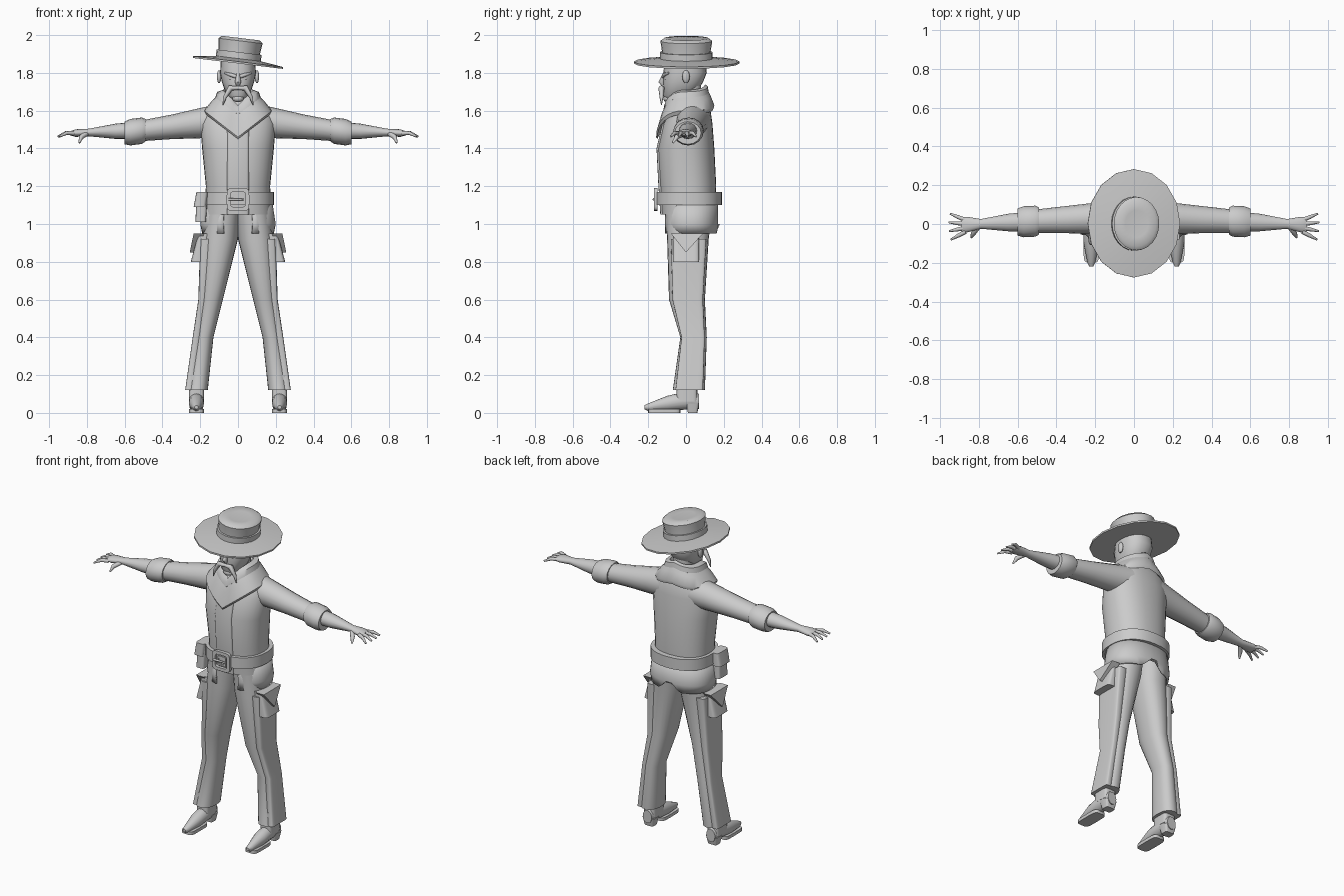
import bpy, bmesh, math
from mathutils import Vector, Matrix

cube = bpy.data.objects.get("Cube")
if cube:
    bpy.data.objects.remove(cube, do_unlink=True)

clay = bpy.data.materials.new("plain_grey")
clay.use_nodes = True
grey = (0.6, 0.6, 0.6, 1)
clay.diffuse_color = grey
clay.node_tree.nodes["Principled BSDF"].inputs["Base Color"].default_value = grey


def ring(centre, u, v, power=2, sides=16, gap=0):
    """Superellipse around centre spanned by u and v; gap opens it at the front."""
    points = []
    for i in range(sides):
        if gap:
            angle = gap - math.pi / 2 + (math.tau - 2 * gap) * i / (sides - 1)
        else:
            angle = math.tau * i / sides
        c, s = math.cos(angle), math.sin(angle)
        c = math.copysign(abs(c) ** (2 / power), c)
        s = math.copysign(abs(s) ** (2 / power), s)
        points.append(Vector(centre) + Vector(u) * c + Vector(v) * s)
    return points


def flat(z, left, right, front, back, power=2.3, sides=24, gap=0):
    """Horizontal section that fills the given bounds."""
    centre = ((left + right) / 2, (front + back) / 2, z)
    return ring(centre, ((right - left) / 2, 0, 0), (0, (back - front) / 2, 0), power, sides, gap)


def skin(name, rows, mirror=False, loop=False, closed=True, crease=50):
    """Bridge rows of points into one surface."""
    bm = bmesh.new()
    verts = [[bm.verts.new(p) for p in row] for row in rows]
    pairs = list(zip(verts, verts[1:]))
    if loop:
        pairs.append((verts[-1], verts[0]))
    count = len(verts[0])
    for a, b in pairs:
        for i in range(count if closed else count - 1):
            j = (i + 1) % count
            bm.faces.new((a[i], a[j], b[j], b[i]))
    if closed and not loop:
        bm.faces.new(verts[0])
        bm.faces.new(verts[-1])
    bmesh.ops.recalc_face_normals(bm, faces=bm.faces)
    for face in bm.faces:
        face.smooth = True
    for edge in bm.edges:
        edge.smooth = edge.calc_face_angle(0) < math.radians(crease)
    mesh = bpy.data.meshes.new(name)
    bm.to_mesh(mesh)
    bm.free()
    mesh.materials.append(clay)
    ob = bpy.data.objects.new(name, mesh)
    bpy.context.scene.collection.objects.link(ob)
    if mirror:
        ob.modifiers.new("mirror", "MIRROR").use_mirror_merge = False
    return ob


def tube(name, path, radii, mirror=False):
    path = [Vector(p) for p in path]
    rows = []
    for i, (point, radius) in enumerate(zip(path, radii)):
        along = (path[min(i + 1, len(path) - 1)] - path[max(i - 1, 0)]).normalized()
        u = along.cross(Vector((0, 1, 0.1))).normalized()
        rows.append(ring(point, u * radius, along.cross(u) * radius, sides=8))
    return skin(name, rows, mirror)


def blob(name, centre, width, depth, height, mirror=False):
    rows = []
    for i in range(1, 8):
        angle = math.pi * i / 8
        k = math.sin(angle)
        middle = Vector(centre) - Vector((0, 0, height * math.cos(angle)))
        rows.append(ring(middle, (width * k, 0, 0), (0, depth * k, 0), sides=12))
    return skin(name, rows, mirror)


def block(name, bottom, top, mirror=False):
    """Rounded box between two horizontal sections."""
    return skin(name, [flat(*bottom, power=5), flat(*top, power=5)], mirror)


# Shirt body with a raised placket: height, half width, front, back
torso = [(1.05, .18, -.13, .15), (1.2, .17, -.14, .16), (1.4, .19, -.15, .15),
         (1.53, .2, -.12, .14), (1.6, .18, -.08, .13), (1.68, .08, -.03, .09)]
skin("shirt_body", [flat(z, -w, w, f, b, sides=32) for z, w, f, b in torso])
skin("shirt_placket", [flat(z, -.06, .06, f - .006, b - .1, power=9) for z, w, f, b in torso[:4]])

# Shirt tail, open in front and vented behind
tail = [flat(z, -w, w, -.12, .17, sides=40, gap=.35) for z, w in [(1.13, .18), (1, .2), (.95, .19)]]
for point in tail[-1]:
    if point.y > 0:
        point.z += max(0, .07 - abs(point.x))
skin("shirt_tail", tail, closed=False).modifiers.new("thickness", "SOLIDIFY").thickness = .01

# Belt
belt = [(1.1, .17), (1.1, .19), (1.17, .19), (1.17, .17)]
skin("belt", [flat(z, -w, w, .03 - w, w, sides=32) for z, w in belt])


# Buckle frames and prong
def frame(name, radius, bar, front):
    loops = [(radius, -.15), (radius, front), (radius - bar, front), (radius - bar, -.15)]
    skin(name, [ring((0, y, 1.13), (r, 0, 0), (0, 0, r), 6, 24) for r, y in loops], loop=True)


frame("buckle", .06, .02, -.17)
frame("buckle_inner", .03, .01, -.165)
tube("buckle_prong", [(-.05, -.17, 1.13), (.03, -.17, 1.13)], [.007, .005])

# Trousers with a flat side panel: height, inner, outer, front, back
legs = [(1.08, -.01, .17, -.11, .14), (.92, 0, .19, -.1, .12), (.6, .08, .2, -.09, .1),
        (.4, .13, .23, -.03, .11), (.12, .16, .27, -.07, .1)]
skin("trouser_leg", [flat(*row) for row in legs], True)
skin("trouser_side_panel", [flat(z, inner + (outer - inner) * .7, outer + .01, f * .8, b * .9, power=6)
                            for z, inner, outer, f, b in legs[1:]], True)

# Boots: distance along the foot, middle height, half width, half height
foot = [(-.22, .03, .01, .01), (-.2, .03, .02, .02), (-.1, .05, .04, .04),
        (.03, .07, .04, .05), (.07, .06, .03, .04)]
ankle = .22
skin("boot_foot", [ring((ankle, y, z), (w, 0, 0), (0, 0, h)) for y, z, w, h in foot], True)
block("boot_shaft", (.06, .18, .26, -.05, .06), (.2, .18, .26, -.05, .06), True)
block("boot_sole", (0, .18, .26, -.2, -.03), (.02, .18, .26, -.2, -.03), True)
block("boot_heel", (0, .19, .25, .01, .06), (.05, .18, .26, 0, .07), True)


# Arms: distance from the middle, half depth, half height
def limb(name, height, slope, table):
    rows = [ring((x, .04 - x * .05, height - x * slope), (0, d, 0), (0, 0, h)) for x, d, h in table]
    skin(name, rows, True)


limb("sleeve", 1.56, .13, [(.1, .09, .09), (.2, .08, .08), (.35, .07, .065), (.51, .06, .055)])
limb("rolled_cuff", 1.56, .13, [(.49, .05, .05), (.49, .07, .06), (.51, .08, .07),
                                (.57, .08, .07), (.6, .07, .06), (.6, .05, .04)])
limb("forearm_and_hand", 1.52, .045, [(.56, .05, .045), (.65, .045, .04), (.79, .025, .02),
                                      (.86, .04, .02), (.89, .04, .01)])

# Fanned fingers and thumb
for i, name in enumerate(["little_finger", "ring_finger", "middle_finger", "index_finger"]):
    spread = .4 - .3 * i
    base = Vector((.87, .02 * (1 - i), 1.48))
    tip = base + Vector((math.cos(spread), math.sin(spread), -.2)) * .085
    knuckle = (base + tip) / 2 + Vector((0, 0, .01))
    tube(name, [base, knuckle, tip], [.012, .01, .005], True)
tube("thumb", [(.8, -.01, 1.48), (.83, -.05, 1.46), (.84, -.07, 1.43)], [.014, .013, .005], True)

# Neck and head
skin("neck", [flat(z, -.06, .06, -.05, .08) for z in (1.58, 1.75)])
head = [(1.65, .02, -.1, -.04), (1.68, .06, -.12, .04), (1.75, .085, -.12, .09),
        (1.8, .095, -.12, .11), (1.88, .09, -.11, .1)]
skin("head", [flat(z, -w, w, f, b) for z, w, f, b in head])
tube("nose", [(0, -.11, 1.8), (0, -.13, 1.75), (0, -.12, 1.735)], [.01, .016, .01])
tube("brow", [(.01, -.12, 1.78), (.04, -.115, 1.79), (.07, -.09, 1.8)], [.01, .01, .005], True)
blob("eye", (.036, -.1, 1.77), .016, .014, .008, True)
blob("chin", (0, -.1, 1.665), .03, .02, .02)
blob("ear", (.1, 0, 1.78), .012, .02, .035, True)
tube("moustache", [(0, -.13, 1.72), (.04, -.13, 1.72), (.07, -.13, 1.67), (.08, -.13, 1.63)],
     [.01, .016, .01, .002], True)


# Neckerchief draped to a point in front: half width, side height, front height
def drape(name, table):
    rows = []
    for width, side, front in table:
        row = flat(0, -width, width, -.05 - width * .6, .06 + width * .5, sides=32)
        for point in row:
            k = abs(point.x) / width
            middle = front if point.y < 0 else side + .03
            point.z = side * k + middle * (1 - k)
        rows.append(row)
    skin(name, rows, loop=True)


drape("neckerchief", [(.17, 1.58, 1.45), (.18, 1.6, 1.46), (.14, 1.65, 1.55), (.11, 1.68, 1.59), (.07, 1.66, 1.58)])
drape("neckerchief_roll", [(.1, 1.66, 1.57), (.12, 1.67, 1.58), (.11, 1.7, 1.61), (.08, 1.71, 1.63), (.07, 1.69, 1.61)])

# Hat, tipped to one side
pivot = Matrix.Translation((0, 0, 1.86))
tipped = pivot @ Matrix.Rotation(.12, 4, "Y") @ pivot.inverted()


def hat_part(name, table, sides):
    rows = [flat(z, -r, r, -r * 1.15, r * 1.18, 2, sides) for z, r in table]
    skin(name, rows).matrix_world = tipped


hat_part("hat_brim", [(1.85, .09), (1.85, .24), (1.86, .24), (1.88, .09)], 16)
hat_part("hat_band", [(1.86, .1), (1.87, .12), (1.91, .12), (1.91, .1)], 24)
hat_part("hat_crown", [(1.86, .11), (1.91, .11), (1.97, .118), (1.985, .1), (1.98, .06)], 24)

# Thigh pouches with pointed flaps
block("thigh_pouch", (.8, .17, .25, -.07, .07), (.95, .15, .21, -.07, .07), True)
flap = [[Vector((x, -.08, .95)), Vector((x, .09, .95)), Vector((x + .02, 0, .85))] for x in (.18, .235)]
skin("thigh_pouch_flap", flap, True)

# Belt pouch on the right hip
block("hip_pouch", (1.01, -.225, -.17, -.1, -.01), (1.16, -.22, -.16, -.1, -.01))
block("hip_pouch_flap", (1.09, -.235, -.17, -.11, 0), (1.17, -.22, -.16, -.11, 0))
